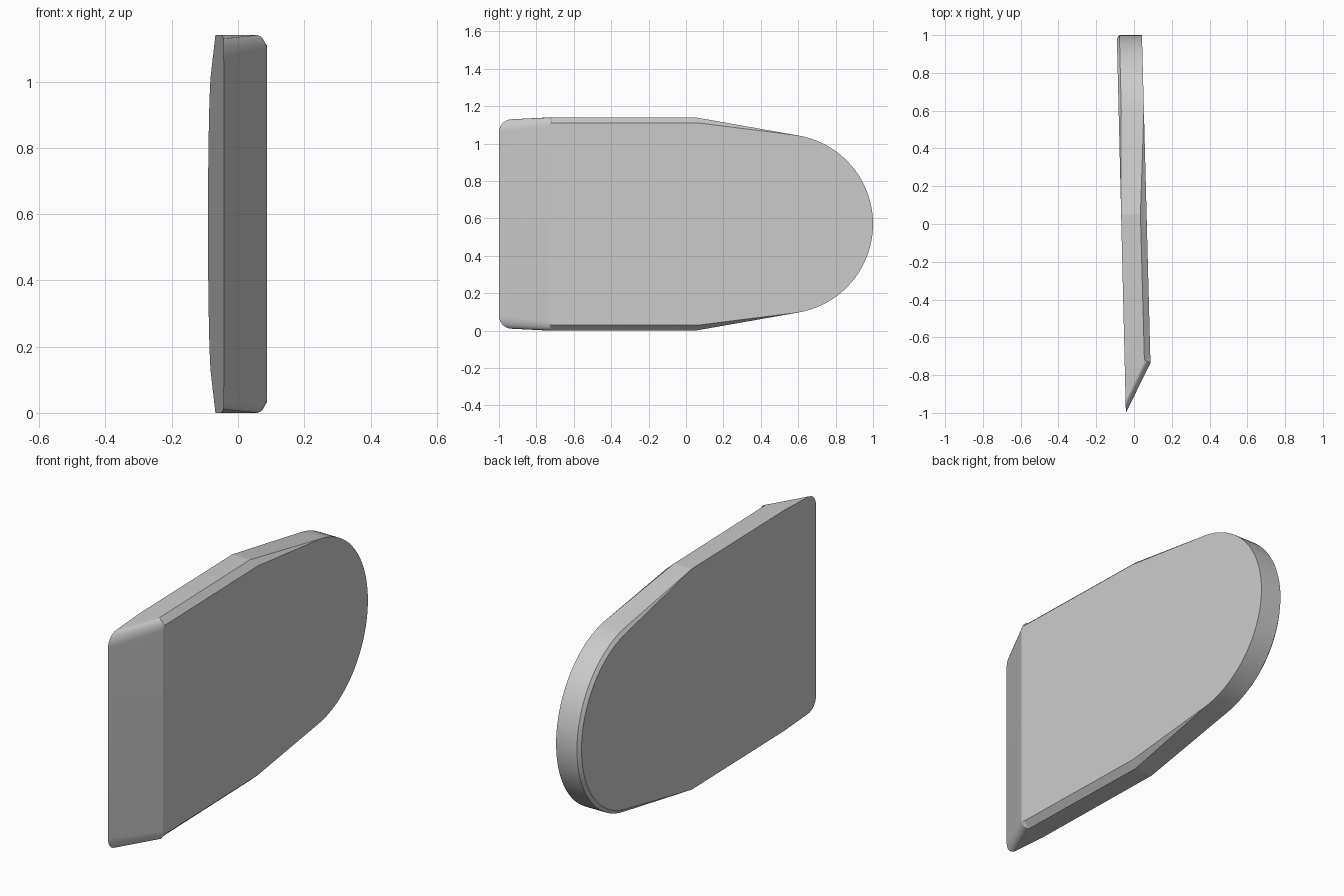
import bpy, bmesh
from math import sin, cos, pi, radians

cube = bpy.data.objects.get("Cube")
if cube:
    bpy.data.objects.remove(cube)

MID = 0.57          # half height of the slab
CORNER, ARC = 14, 20


def left_x(y):      # tilted left face
    return -0.043 - 0.024 * (y + 1)


def right_x(y):     # tilted right face
    return 0.087 - 0.026 * (y + 0.73)


# Each station holds four points (x, y, half height):
# left face edge, left rim, right rim, right face edge
stations = []

# Rounded corner of the sharpened front edge
for i in range(CORNER + 1):
    t = pi / 2 * i / CORNER
    s, c = sin(t), cos(t)
    y = -0.93 - 0.07 * c
    rim = (left_x(y), y, 0.49 + 0.07 * s)
    shoulder = (0.055 + 0.032 * c, -0.72 - 0.015 * c, 0.52 + 0.05 * s)
    y = -0.715 - 0.02 * c
    face = (right_x(y), y, 0.52 + 0.02 * s)
    if i == 0:
        shoulder = face
    stations.append((rim, rim, shoulder, face))

# Straight top edge with its chamfer
rim = (left_x(-0.73), -0.73, MID)
stations.append((rim, rim, stations[-1][2], stations[-1][3]))
rim = (left_x(0.05), 0.05, MID)
stations.append((rim, rim, (0.034, 0.05, MID), (right_x(0.07), 0.07, 0.54)))

# Round back end
for i in range(ARC + 1):
    t = radians(80) * (1 - i / ARC)
    y, h = 0.52 + 0.48 * cos(t), 0.48 * sin(t)
    yi, hi = 0.52 + 0.462 * cos(t), 0.462 * sin(t)
    face = (right_x(y), y, h)
    stations.append(((left_x(yi), yi, hi), (left_x(y) + 0.014, y, h), face, face))

# Mirror the upper half to the lower half and loft the rings
bm = bmesh.new()
loop = [(s, 1) for s in stations] + [(s, -1) for s in reversed(stations[:-1])]
rings = [[bm.verts.new((s[k][0], s[k][1], MID + side * s[k][2])) for s, side in loop]
         for k in range(4)]
n = len(loop)
for a, b in zip(rings, rings[1:]):
    for i in range(n):
        j = (i + 1) % n
        bm.faces.new((a[i], a[j], b[j], b[i]))
bm.faces.new(rings[0])
bm.faces.new(rings[-1])
bmesh.ops.remove_doubles(bm, verts=bm.verts, dist=0.0001)
bmesh.ops.recalc_face_normals(bm, faces=bm.faces)

mesh = bpy.data.meshes.new("slab")
bm.to_mesh(mesh)
bm.free()
slab = bpy.data.objects.new("slab", mesh)
bpy.context.collection.objects.link(slab)

# Plain grey material
grey = bpy.data.materials.new("light grey")
grey.use_nodes = True
colour = (0.6, 0.6, 0.6, 1)
grey.diffuse_color = colour
grey.node_tree.nodes["Principled BSDF"].inputs["Base Color"].default_value = colour
mesh.materials.append(grey)

bpy.ops.object.select_all(action='DESELECT')
slab.select_set(True)
bpy.context.view_layer.objects.active = slab
bpy.ops.object.shade_smooth_by_angle(angle=radians(9))
